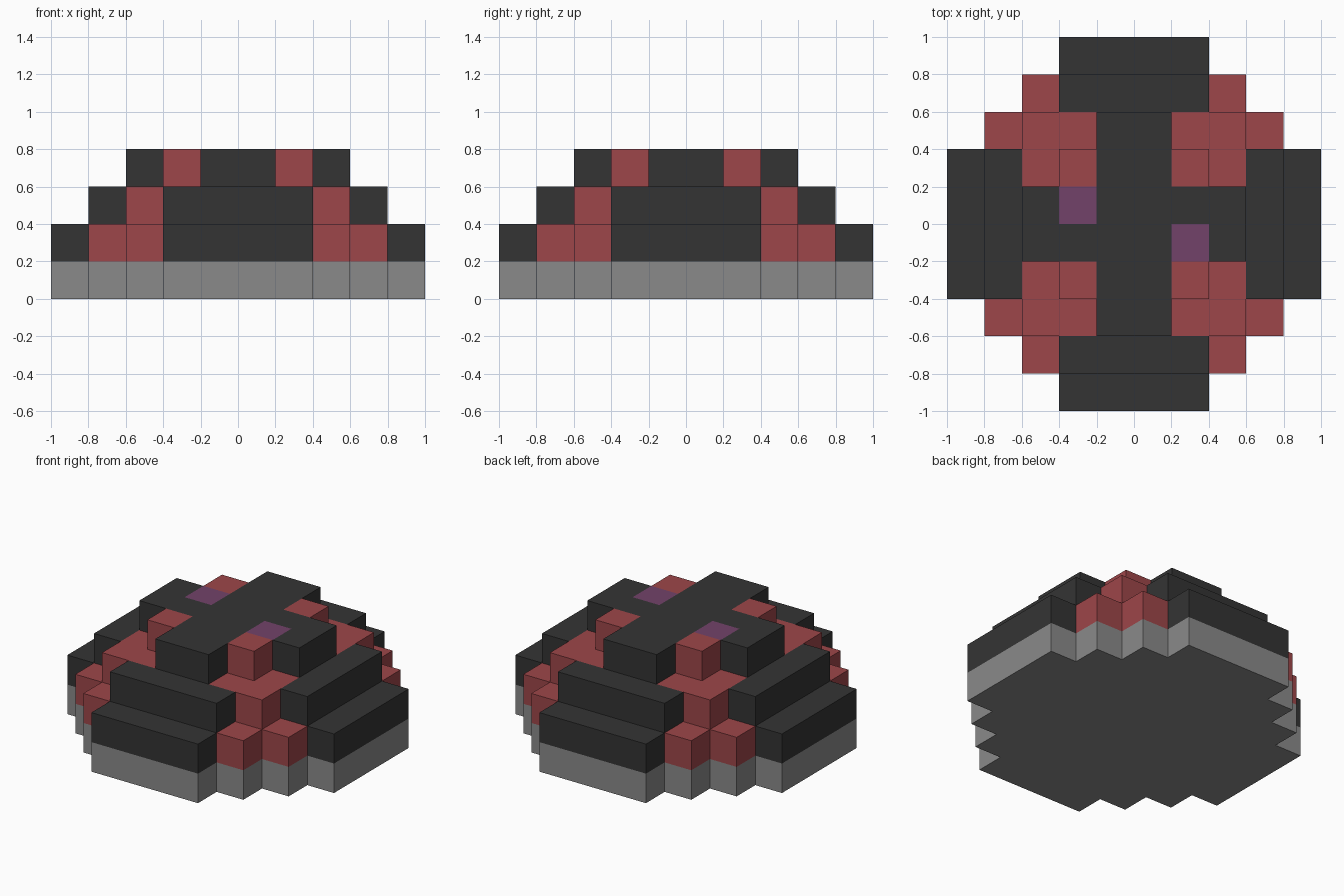
import bpy
import bmesh

if "Cube" in bpy.data.objects:
    bpy.data.objects.remove(bpy.data.objects["Cube"], do_unlink=True)

STEP = 0.2  # one block


def material(name, rgb):
    mat = bpy.data.materials.new(name)
    mat.use_nodes = True
    mat.diffuse_color = (*rgb, 1)
    mat.node_tree.nodes["Principled BSDF"].inputs["Base Color"].default_value = (*rgb, 1)
    return mat


grey = material("stone_grey", (0.254, 0.254, 0.254))
dark = material("charcoal", (0.0343, 0.0343, 0.0343))
red = material("brick_red", (0.337, 0.061, 0.067))
purple = material("muted_purple", (0.171, 0.055, 0.144))


def add_object(name, bm, *mats):
    bmesh.ops.recalc_face_normals(bm, faces=bm.faces)
    mesh = bpy.data.meshes.new(name)
    bm.to_mesh(mesh)
    bm.free()
    for mat in mats:
        mesh.materials.append(mat)
    obj = bpy.data.objects.new(name, mesh)
    bpy.context.collection.objects.link(obj)
    return obj


def prism(outline, level):
    """Extrude a closed outline, in blocks, up by one block."""
    bm = bmesh.new()
    base = bm.faces.new([bm.verts.new((x * STEP, y * STEP, level * STEP)) for x, y in outline])
    top = bmesh.ops.extrude_face_region(bm, geom=[base], use_keep_orig=True)["geom"]
    bmesh.ops.translate(bm, vec=(0, 0, STEP), verts=[v for v in top if isinstance(v, bmesh.types.BMVert)])
    return bm


def mirrored(quarter):
    """Complete an outline from its +x +y quarter."""
    back = quarter[::-1]
    return (quarter + [(-x, y) for x, y in back]
            + [(-x, -y) for x, y in quarter] + [(x, -y) for x, y in back])


def corner_block(name, x0, y0, x1, y1, level):
    """Red block repeated in all four corners."""
    obj = add_object(name, prism([(x0, y0), (x1, y0), (x1, y1), (x0, y1)], level), red)
    mirror = obj.modifiers.new("Mirror", 'MIRROR')
    mirror.use_axis = (True, True, False)


# Stepped base slab
add_object("base", prism(mirrored([(5, 2), (4, 2), (4, 3), (3, 3), (3, 4), (2, 4), (2, 5)]), 0), grey)

# Lower tier with red blocks in the corners
add_object("lower_tier", prism(mirrored([(5, 2), (3, 2), (3, 3), (2, 3), (2, 5)]), 1), dark)
corner_block("lower_side_corners", 3, 2, 4, 3, 1)
corner_block("lower_end_corners", 2, 3, 3, 4, 1)

# Middle tier with larger red corners
add_object("middle_tier", prism(mirrored([(4, 2), (3, 2), (3, 1), (1, 1), (1, 3), (2, 3), (2, 4)]), 2), dark)
corner_block("middle_corners", 1, 1, 3, 3, 2)

# Top cross, cut so that two square panels take the accent colour
bm = prism(mirrored([(3, 1), (1, 1), (1, 3)]), 3)
for axis, cuts in (((1, 0, 0), (-2, -1, 1, 2)), ((0, 1, 0), (-1, 0, 1))):
    for c in cuts:
        bmesh.ops.bisect_plane(bm, geom=bm.verts[:] + bm.edges[:] + bm.faces[:], dist=1e-5,
                               plane_co=[a * c * STEP for a in axis], plane_no=axis)
bmesh.ops.recalc_face_normals(bm, faces=bm.faces)
for f in bm.faces:
    x, y, z = f.calc_center_median() / STEP
    if f.normal.z > 0.9 and 1 < abs(x) < 2 and x * y < 0:
        f.material_index = 1
add_object("top_cross", bm, dark, purple)
corner_block("top_corners", 1, 1, 2, 2, 3)
